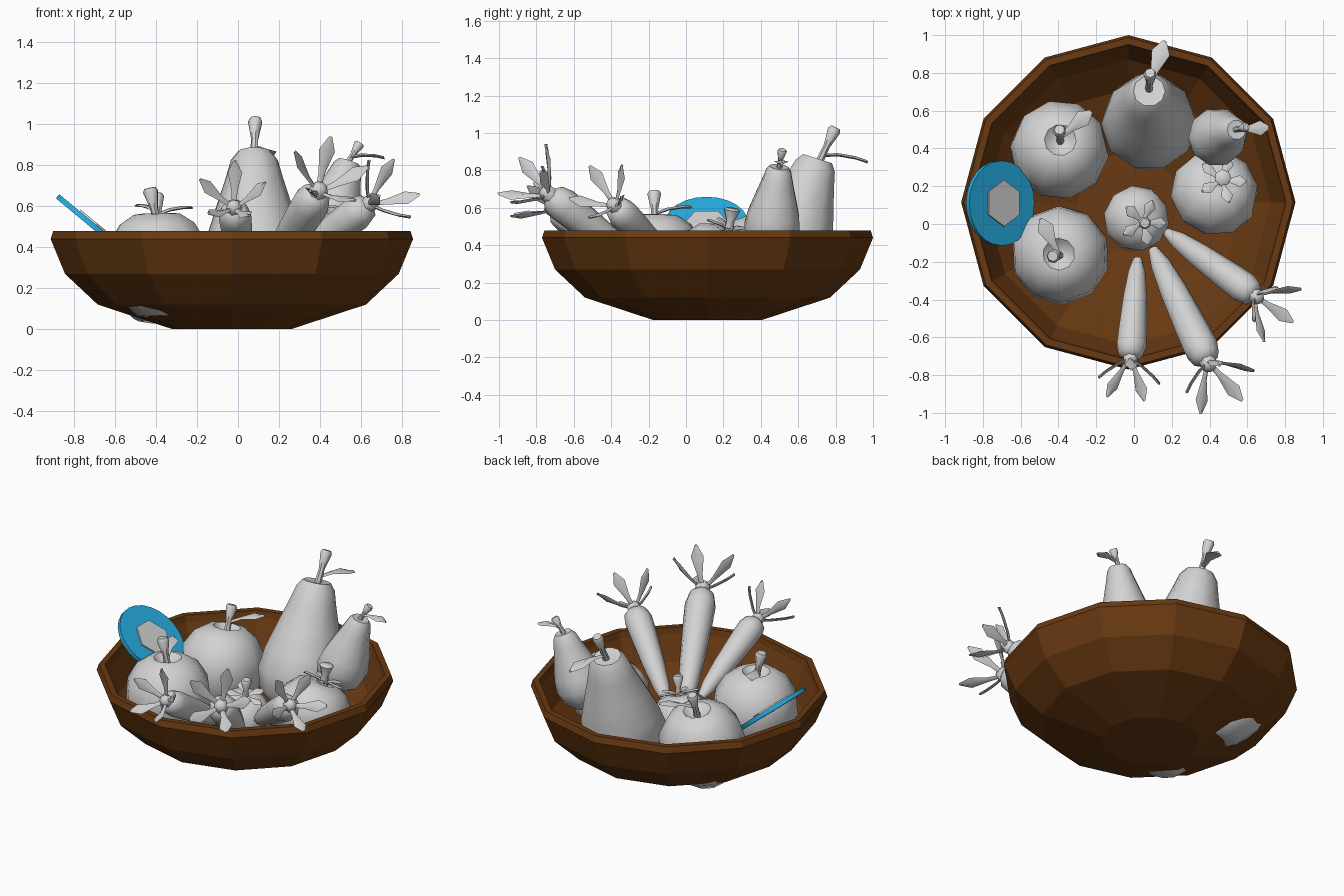
import bpy, bmesh, math
from mathutils import Vector

if "Cube" in bpy.data.objects:
    bpy.data.objects.remove(bpy.data.objects["Cube"])


def material(name, rgb):
    m = bpy.data.materials.new(name)
    m.diffuse_color = (*rgb, 1.0)
    m.use_nodes = True
    m.node_tree.nodes["Principled BSDF"].inputs["Base Color"].default_value = m.diffuse_color
    return m


WOOD = material("brown wood", (0.14, 0.042, 0.006))
GREY = material("light grey", (0.65, 0.65, 0.65))
BLUE = material("bright blue", (0.02, 0.42, 0.76))


def finish(bm, name, mat, smooth):
    bmesh.ops.recalc_face_normals(bm, faces=bm.faces)
    me = bpy.data.meshes.new(name)
    bm.to_mesh(me)
    bm.free()
    me.materials.append(mat)
    if smooth:
        me.shade_smooth()
        me.set_sharp_from_angle(angle=math.radians(smooth))
    ob = bpy.data.objects.new(name, me)
    bpy.context.collection.objects.link(ob)
    return ob


def lathe(name, profile, sides, loc, axis=(0, 0, 1), scale=1.0, mat=GREY, smooth=50):
    """Spin (radius, height) points round an axis through loc."""
    bm = bmesh.new()
    q = Vector(axis).to_track_quat('Z', 'Y') if axis != (0, 0, 1) else None
    rings = []
    for r, z in profile:
        ring = []
        for k in range(sides if r > 0 else 1):
            a = 2 * math.pi * k / sides
            p = Vector((r * math.cos(a), r * math.sin(a), z)) * scale
            ring.append(bm.verts.new((q @ p if q else p) + Vector(loc)))
        rings.append(ring)
    for a, b in zip(rings, rings[1:]):
        for k in range(sides):
            j = (k + 1) % sides
            if len(a) == 1:
                bm.faces.new((a[0], b[k], b[j]))
            elif len(b) == 1:
                bm.faces.new((a[k], a[j], b[0]))
            else:
                bm.faces.new((a[k], a[j], b[j], b[k]))
    return finish(bm, name, mat, smooth)


def add_leaf(bm, base, direction, length, width, normal, droop):
    """Thin pointed leaf with a diamond section, arching away from its normal."""
    d = Vector(direction).normalized()
    side = d.cross(Vector(normal)).normalized()
    up = side.cross(d)
    rings = []
    for t, w in ((0, 0.3), (0.35, 0.42), (0.75, 1.0), (1.0, 0.2)):
        c = Vector(base) + d * length * t - up * droop * t * t
        s, u = side * width * w, up * (0.006 + 0.06 * width)
        rings.append([bm.verts.new(p) for p in (c + s, c + u, c - s, c - u)])
    for a, b in zip(rings, rings[1:]):
        for k in range(4):
            bm.faces.new((a[k], a[(k + 1) % 4], b[(k + 1) % 4], b[k]))
    bm.faces.new(rings[0])
    bm.faces.new(rings[-1])


def leaf_ring(name, base, axis, count, length, width, spread, droop, phase=0.0):
    """Leaves fanned out round an axis."""
    bm = bmesh.new()
    ax = Vector(axis).normalized()
    u = ax.orthogonal().normalized()
    v = ax.cross(u)
    for k in range(count):
        a = phase + 2 * math.pi * k / count
        out = u * math.cos(a) + v * math.sin(a)
        d = ax * math.cos(spread) + out * math.sin(spread)
        n = ax * math.sin(spread) - out * math.cos(spread)
        add_leaf(bm, base, d, length, width, n, droop)
    finish(bm, name, GREY, 40)


def stem(name, start, end, r):
    """Stalk that flares towards a rounded end."""
    ax = Vector(end) - Vector(start)
    h = ax.length
    lathe(name, [(0, -0.02), (r * 0.6, -0.02), (r * 0.5, h * 0.4), (r, h * 0.9),
                 (r * 0.75, h), (0, h)], 7, start, tuple(ax))


def single_leaf(name, base, tip, width, droop):
    bm = bmesh.new()
    d = Vector(tip) + Vector((0, 0, droop)) - Vector(base)
    add_leaf(bm, base, d, d.length, width, (0, 0, 1), droop)
    finish(bm, name, GREY, 40)


# Bowl: twelve flat sides, with a rim lip and a hollow inside
lathe("bowl", [(0, 0), (0.29, 0), (0.655, 0.12), (0.815, 0.27), (0.885, 0.44), (0.872, 0.48),
               (0.835, 0.48), (0.825, 0.44), (0.755, 0.29), (0.60, 0.155), (0.27, 0.045),
               (0, 0.045)], 12, (-0.03, 0.115, 0), mat=WOOD, smooth=0)

# Two round fruits with dented tops
APPLE = [(0, -0.25), (0.11, -0.25), (0.21, -0.16), (0.262, -0.02), (0.25, 0.10), (0.19, 0.20),
         (0.12, 0.245), (0.085, 0.25), (0.05, 0.215), (0, 0.205)]
lathe("round_fruit_back", APPLE, 10, (-0.395, 0.39, 0.295), (0.02, 0.22, 1))
stem("round_fruit_back_stem", (-0.39, 0.44, 0.50), (-0.395, 0.50, 0.66), 0.036)
single_leaf("round_fruit_back_leaf", (-0.39, 0.46, 0.56), (-0.24, 0.585, 0.59), 0.045, 0.05)
lathe("round_fruit_front", APPLE, 10, (-0.39, -0.165, 0.315), (-0.03, 0.02, 1))
stem("round_fruit_front_stem", (-0.395, -0.165, 0.52), (-0.43, -0.17, 0.69), 0.038)
single_leaf("round_fruit_front_leaf", (-0.40, -0.16, 0.57), (-0.485, 0.01, 0.60), 0.045, 0.05)

# Two pears
PEAR = [(0, -0.23), (0.12, -0.22), (0.22, -0.13), (0.255, 0.0), (0.235, 0.13), (0.19, 0.28),
        (0.14, 0.44), (0.115, 0.53), (0.085, 0.57), (0, 0.56)]
lathe("large_pear", PEAR, 10, (0.08, 0.53, 0.32), (0, 0.32, 1))
stem("large_pear_stem", (0.08, 0.72, 0.86), (0.085, 0.80, 1.03), 0.036)
single_leaf("large_pear_leaf", (0.08, 0.73, 0.88), (0.16, 0.96, 0.845), 0.05, 0.07)
lathe("small_pear", PEAR, 10, (0.437, 0.46, 0.49), (0.30, 0.11, 0.94), 0.61)
stem("small_pear_stem", (0.54, 0.50, 0.82), (0.595, 0.515, 0.91), 0.027)
single_leaf("small_pear_leaf", (0.55, 0.50, 0.84), (0.70, 0.51, 0.835), 0.04, 0.05)

# Two tomatoes with star-shaped leaf tops
TOMATO = [(0, -0.20), (0.09, -0.20), (0.18, -0.13), (0.235, 0.0), (0.22, 0.09), (0.16, 0.17),
          (0.08, 0.20), (0, 0.18)]
for name, loc, axis, s in (("large_tomato", (0.422, 0.16, 0.30), (0.22, 0.38, 1), 1.0),
                           ("small_tomato", (0.01, 0.03, 0.215), (0.25, -0.13, 1), 0.75)):
    ax = Vector(axis).normalized()
    lathe(name, TOMATO, 10, loc, axis, s)
    top = Vector(loc) + ax * 0.20 * s
    leaf_ring(name + "_leaves", top, ax, 5, 0.10 + 0.03 * s, 0.032, 1.25, 0.025, 0.4)
    stem(name + "_stem", top, top + ax * 0.05 + Vector((0, 0, 0.07)), 0.045 * s)

# Three carrots leaning on the front rim: tip, head, size
CARROT = [(0, 0), (0.025, 0.01), (0.05, 0.15), (0.068, 0.40), (0.082, 0.75), (0.085, 0.88),
          (0.07, 0.96), (0.035, 1.0), (0, 1.0)]
for name, tip, head, s in (("left_carrot", (0.02, -0.18, 0.27), (-0.02, -0.71, 0.59), 0.95),
                           ("middle_carrot", (0.10, -0.13, 0.20), (0.39, -0.73, 0.67), 1.1),
                           ("right_carrot", (0.17, -0.04, 0.26), (0.64, -0.38, 0.61), 1.0)):
    ax = Vector(head) - Vector(tip)
    n = ax.length
    lathe(name, [(r * s, h * n) for r, h in CARROT], 9, tip, tuple(ax))
    lathe(name + "_crown", [(0, -0.02), (0.04, -0.02), (0.042, 0.02), (0.025, 0.045), (0, 0.05)],
          7, head, tuple(ax), s)
    leaf_ring(name + "_leaves", head, ax, 5, 0.25 * s, 0.037 * s, 0.95, -0.04, 0.0)

# Tilted blue disc with a plain six-sided plate
tilt = (0.64, 0, 0.77)
lathe("blue_disc", [(0, -0.013), (0.225, -0.013), (0.225, 0.013), (0, 0.013)], 24,
      (-0.708, 0.11, 0.505), tilt, mat=BLUE, smooth=40)
lathe("disc_plate", [(0, 0.008), (0.122, 0.008), (0.122, 0.021), (0, 0.021)], 6,
      (-0.70, 0.11, 0.50), tilt, smooth=0)
